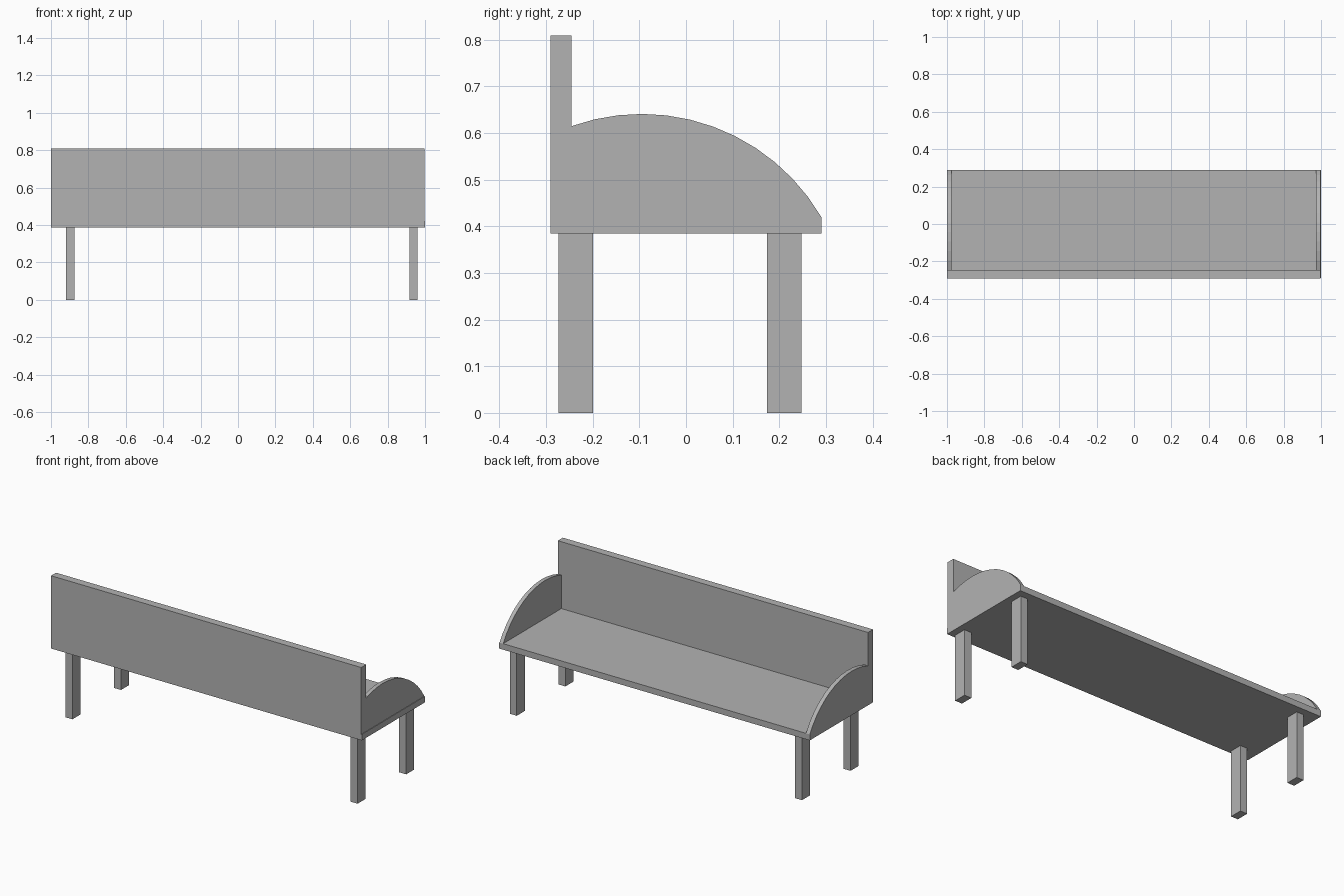
import bpy
import bmesh
import math

default_cube = bpy.data.objects.get("Cube")
if default_cube:
    bpy.data.objects.remove(default_cube, do_unlink=True)

# Single plain grey for the whole bench
grey = bpy.data.materials.new("plain grey")
grey.use_nodes = True
grey.diffuse_color = (0.45, 0.45, 0.45, 1)
grey.node_tree.nodes["Principled BSDF"].inputs["Base Color"].default_value = grey.diffuse_color


def extrude_profile(name, profile, x0, x1):
    """Solid made from a (y, z) outline stretched between two x positions."""
    bm = bmesh.new()
    face = bm.faces.new([bm.verts.new((x0, y, z)) for y, z in profile])
    result = bmesh.ops.extrude_face_region(bm, geom=[face])
    moved = [v for v in result["geom"] if isinstance(v, bmesh.types.BMVert)]
    bmesh.ops.translate(bm, verts=moved, vec=(x1 - x0, 0, 0))
    bmesh.ops.recalc_face_normals(bm, faces=bm.faces)
    mesh = bpy.data.meshes.new(name)
    bm.to_mesh(mesh)
    bm.free()
    mesh.materials.append(grey)
    obj = bpy.data.objects.new(name, mesh)
    bpy.context.collection.objects.link(obj)
    return obj


def box(name, x0, x1, y0, y1, z0, z1):
    return extrude_profile(name, [(y0, z0), (y1, z0), (y1, z1), (y0, z1)], x0, x1)


SEAT_BOTTOM, SEAT_TOP = 0.385, 0.42
BACK_INNER, END_Y = -0.245, 0.29
RIGHT_X = 0.997

# Seat slab and upright backrest
box("seat", -1, 1, -0.29, END_Y, SEAT_BOTTOM, SEAT_TOP)
box("backrest", -1, RIGHT_X, -0.291, BACK_INNER, SEAT_TOP, 0.809)

# Arm panels: a circular arc falling from the backrest to the seat edge
radius, centre_y, centre_z, steps = 0.446, -0.095, 0.195, 12
start = math.asin((BACK_INNER - centre_y) / radius)
end = math.asin((END_Y - centre_y) / radius)
angles = [start + (end - start) * i / steps for i in range(steps + 1)]
arc = [(centre_y + radius * math.sin(a), centre_z + radius * math.cos(a)) for a in angles]
arc[-1] = (END_Y, SEAT_TOP)
arm_profile = [(BACK_INNER, SEAT_TOP)] + arc
extrude_profile("right_arm", arm_profile, -1, -0.975)
extrude_profile("left_arm", arm_profile, 0.974, RIGHT_X)

# Four legs
for side, x in (("right", -0.92), ("left", 0.916)):
    for end_name, y in (("front", -0.273), ("rear", 0.174)):
        box(f"{end_name}_{side}_leg", x, x + 0.045, y, y + 0.074, 0, SEAT_BOTTOM)
